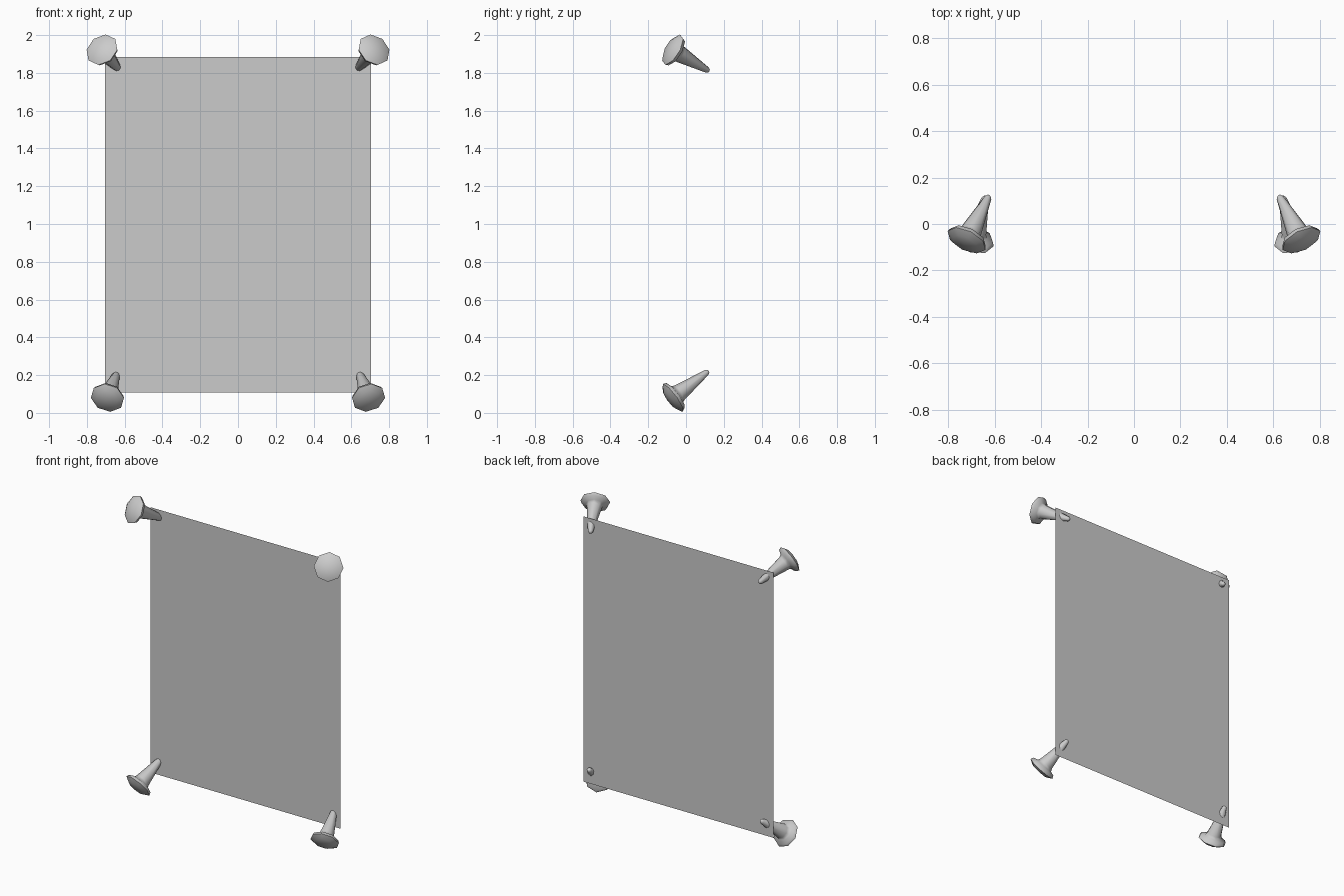
import bpy, bmesh, math
from mathutils import Vector

if "Cube" in bpy.data.objects:
    bpy.data.objects.remove(bpy.data.objects["Cube"])

SIDES = 8
# (radius, distance along axis from the rim centre)
PROFILE = [(0.06, -0.024), (0.091, -0.006), (0.084, 0.012), (0.055, 0.022),
           (0.047, 0.04), (0.016, 0.226), (0.009, 0.236)]


def make_pin(name, head, tip):
    """Lathed push pin with its head centre and tip given in world space."""
    head, tip = Vector(head), Vector(tip)
    axis = (tip - head).normalized()
    side = axis.cross(Vector((0, 0, 1))).normalized()
    up = side.cross(axis)
    bm = bmesh.new()
    rings = []
    for r, t in PROFILE:
        ring = []
        for i in range(SIDES):
            a = 2 * math.pi * i / SIDES
            ring.append(bm.verts.new(head + axis * t + side * r * math.cos(a) + up * r * math.sin(a)))
        rings.append(ring)
    for a, b in zip(rings, rings[1:]):
        for i in range(SIDES):
            j = (i + 1) % SIDES
            bm.faces.new((a[i], a[j], b[j], b[i]))
    # domed head and rounded tip
    for ring, t in ((rings[0], -0.03), (rings[-1], 0.239)):
        pole = bm.verts.new(head + axis * t)
        for i in range(SIDES):
            bm.faces.new((ring[i], ring[(i + 1) % SIDES], pole))
    bmesh.ops.recalc_face_normals(bm, faces=bm.faces)
    me = bpy.data.meshes.new(name)
    bm.to_mesh(me)
    bm.free()
    ob = bpy.data.objects.new(name, me)
    bpy.context.collection.objects.link(ob)
    bpy.ops.object.select_all(action='DESELECT')
    ob.select_set(True)
    bpy.context.view_layer.objects.active = ob
    bpy.ops.object.shade_smooth_by_angle(angle=math.radians(60))


# paper sheet
me = bpy.data.meshes.new("paper_sheet")
me.from_pydata([(-0.703, 0.08, 0.109), (0.703, 0.08, 0.109), (0.703, 0.08, 1.884), (-0.703, 0.08, 1.884)],
               [], [(0, 1, 2, 3)])
bpy.context.collection.objects.link(bpy.data.objects.new("paper_sheet", me))

# pins at the four corners
for s, label in ((-1, "left"), (1, "right")):
    make_pin("upper_pin_" + label, (s * 0.718, -0.066, 1.92), (s * 0.622, 0.125, 1.808))
    make_pin("lower_pin_" + label, (s * 0.690, -0.066, 0.083), (s * 0.637, 0.12, 0.222))
